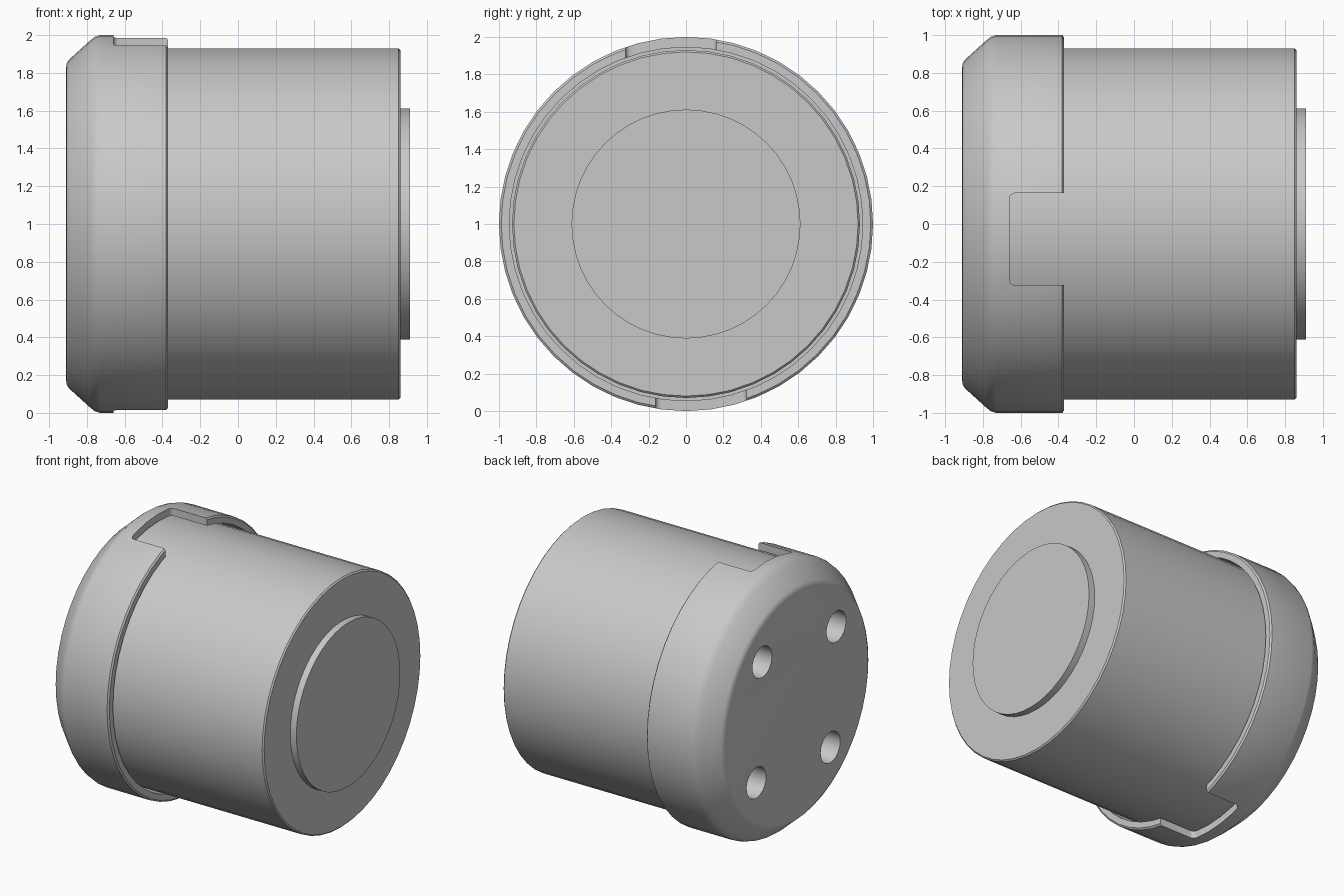
import bpy, bmesh, math
from mathutils import Matrix, Vector

cube = bpy.data.objects.get("Cube")
if cube:
    bpy.data.objects.remove(cube, do_unlink=True)

grey = bpy.data.materials.new("plain grey")
grey.use_nodes = True
grey.diffuse_color = (0.58, 0.58, 0.58, 1)
grey.node_tree.nodes["Principled BSDF"].inputs["Base Color"].default_value = grey.diffuse_color
CENTRE = Vector((0, 0, 1))


def add_object(name, bm):
    bmesh.ops.recalc_face_normals(bm, faces=bm.faces)
    mesh = bpy.data.meshes.new(name)
    bm.to_mesh(mesh)
    bm.free()
    mesh.materials.append(grey)
    obj = bpy.data.objects.new(name, mesh)
    bpy.context.collection.objects.link(obj)
    return obj


def lathe(name, profile, sides=48, centre=CENTRE):
    """Turn (x, radius) points about an x axis and close both ends."""
    bm = bmesh.new()
    rings = []
    for x, r in profile:
        angles = [math.tau * i / sides for i in range(sides)]
        rings.append([bm.verts.new(centre + Vector((x, r * math.cos(a), r * math.sin(a))))
                      for a in angles])
    for a, b in zip(rings, rings[1:]):
        for i in range(sides):
            j = (i + 1) % sides
            bm.faces.new((a[i], a[j], b[j], b[i]))
    bm.faces.new(rings[0])
    bm.faces.new(rings[-1])
    return add_object(name, bm)


def notch_cutter(side):
    """Block with rounded inner corners, for the top (1) or bottom (-1)."""
    bm = bmesh.new()
    bmesh.ops.create_cube(bm, size=1)
    size = Matrix.Diagonal((0.5, 0.487, 0.4, 1))
    place = Matrix.Translation((-0.41, -0.08 * side, 1 + 0.95 * side))
    bmesh.ops.transform(bm, matrix=place @ size, verts=bm.verts)
    corners = [e for e in bm.edges if all(v.co.x < -0.6 for v in e.verts)
               and abs(e.verts[0].co.z - e.verts[1].co.z) > 0.1]
    bmesh.ops.bevel(bm, geom=corners, offset=0.03, segments=4, profile=0.5, affect='EDGES')
    return add_object("notch_cutter", bm)


def cut(obj, cutter):
    mod = obj.modifiers.new("cut", 'BOOLEAN')
    mod.operation = 'DIFFERENCE'
    mod.solver = 'EXACT'
    mod.object = cutter
    bpy.context.view_layer.objects.active = obj
    bpy.ops.object.modifier_apply(modifier=mod.name)
    bpy.data.objects.remove(cutter, do_unlink=True)


# Main barrel and the raised disc on its end
barrel = lathe("barrel", [(-0.71, 0.93), (0.85, 0.93), (0.86, 0.92)])
disc = lathe("end_disc", [(0.84, 0.612), (0.91, 0.612)])

# Cap: solid end with a rounded slope, hollow skirt with a thin gap
cap = lathe("cap", [(-0.91, 0.83), (-0.907, 0.85), (-0.895, 0.87),
                    (-0.785, 0.97), (-0.76, 0.99), (-0.73, 1.0),
                    (-0.38, 1.0), (-0.37, 0.988), (-0.37, 0.945), (-0.70, 0.945)])

# Bayonet notches in the skirt
for side in (1, -1):
    cut(cap, notch_cutter(side))

# Four holes in the cap face
for k in range(4):
    a = math.radians(49.5 + 90 * k)
    middle = CENTRE + Vector((0, 0.619 * math.cos(a), 0.619 * math.sin(a)))
    cut(cap, lathe("hole_cutter", [(-1.0, 0.115), (-0.6, 0.115)], 24, middle))

# Smooth shading with crisp edges
for obj in (barrel, disc, cap):
    bpy.ops.object.select_all(action='DESELECT')
    obj.select_set(True)
    bpy.context.view_layer.objects.active = obj
    bpy.ops.object.shade_smooth_by_angle(angle=math.radians(30))
